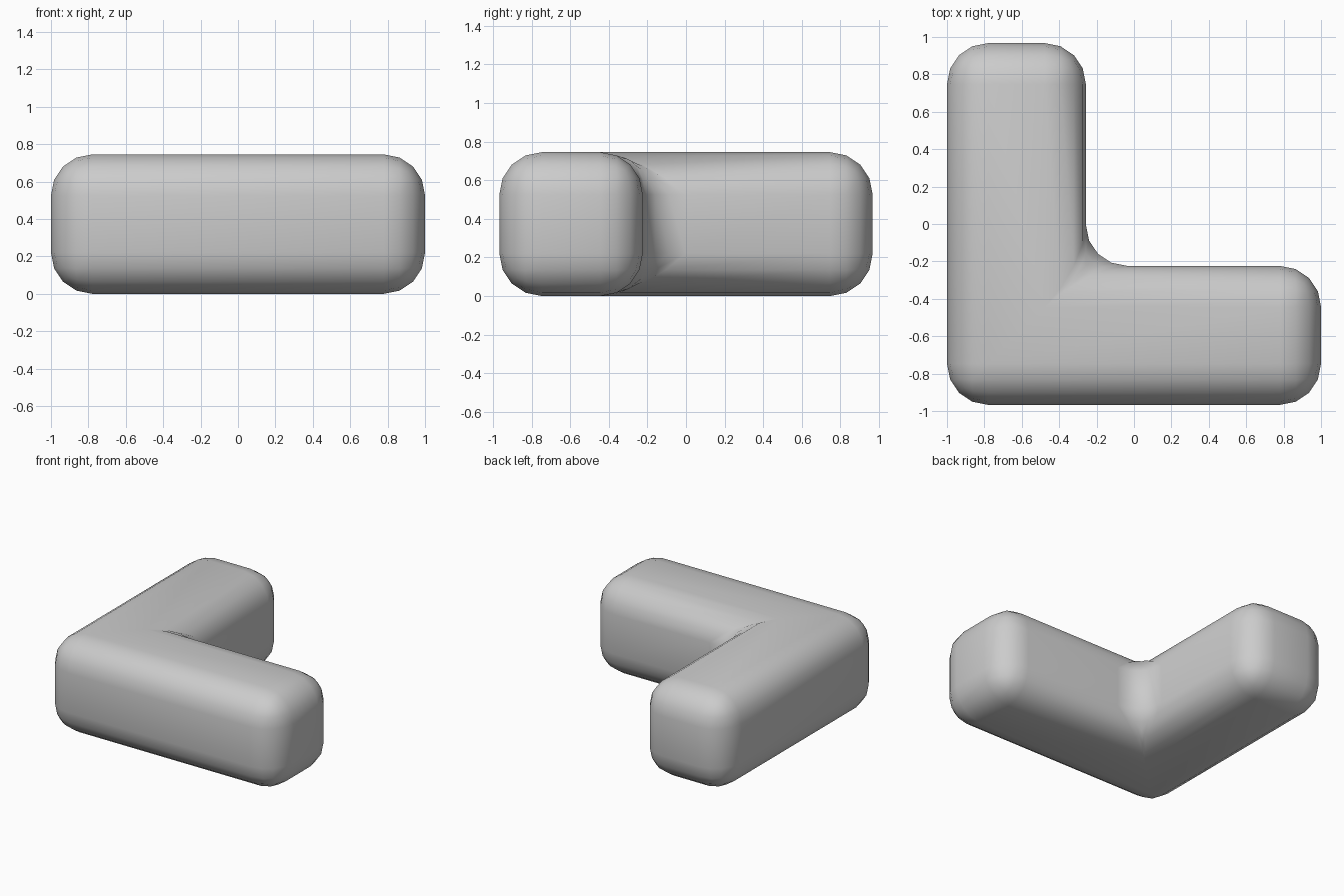
import bpy
import bmesh

cube = bpy.data.objects.get("Cube")
if cube:
    bpy.data.objects.remove(cube, do_unlink=True)

HALF_X, HALF_Y, WIDTH, HEIGHT, ROUND = 1.0, 0.967, 0.743, 0.745, 0.22

# Plain grey material
grey = bpy.data.materials.new("light_grey")
grey.use_nodes = True
colour = (0.6, 0.6, 0.6, 1)
grey.diffuse_color = colour
grey.node_tree.nodes["Principled BSDF"].inputs["Base Color"].default_value = colour

# L-shaped outline, extruded upwards
inner_x, inner_y = -HALF_X + WIDTH, -HALF_Y + WIDTH
outline = [(-HALF_X, -HALF_Y), (HALF_X, -HALF_Y), (HALF_X, inner_y),
           (inner_x, inner_y), (inner_x, HALF_Y), (-HALF_X, HALF_Y)]
bm = bmesh.new()
base = bm.faces.new([bm.verts.new((x, y, 0)) for x, y in outline])
top = bmesh.ops.extrude_face_region(bm, geom=[base])
bmesh.ops.translate(bm, vec=(0, 0, HEIGHT),
                    verts=[v for v in top["geom"] if isinstance(v, bmesh.types.BMVert)])
bmesh.ops.recalc_face_normals(bm, faces=bm.faces)
mesh = bpy.data.meshes.new("corner_block")
bm.to_mesh(mesh)
bm.free()
mesh.materials.append(grey)
block = bpy.data.objects.new("corner_block", mesh)
bpy.context.collection.objects.link(block)

# Rounded edges, including the inner corner
bevel = block.modifiers.new("rounding", 'BEVEL')
bevel.width = ROUND
bevel.segments = 4
bevel.limit_method = 'NONE'

# Smooth shading
for face in mesh.polygons:
    face.use_smooth = True
